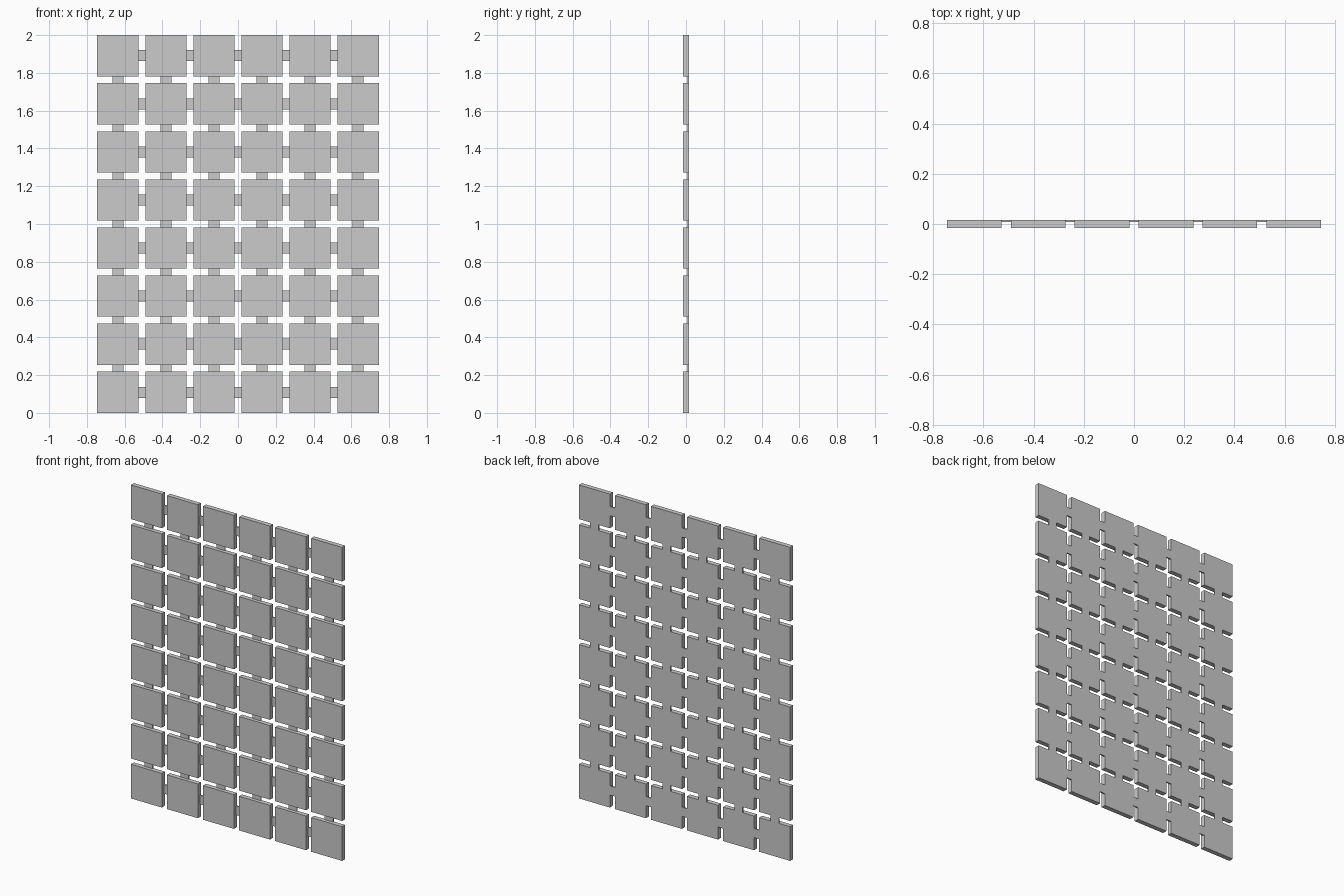
import bpy, bmesh
from mathutils import Vector

if "Cube" in bpy.data.objects:
    bpy.data.objects.remove(bpy.data.objects["Cube"])

COLS, ROWS = 6, 8
TILE = 0.218                          # tile edge length
PITCH = (2 - TILE) / (ROWS - 1)       # spacing between tile centres
GAP = PITCH - TILE
DEPTH = 0.03                          # tile thickness
LINK_W, LINK_D = 0.058, 0.008         # connecting strap width and thickness
BACK = DEPTH / 2


def centre(col, row):
    return (col - (COLS - 1) / 2) * PITCH, TILE / 2 + row * PITCH


def boxes(name, size, centres, y, open_axis=None):
    """One object made of equal boxes; open_axis drops the hidden end caps."""
    bm = bmesh.new()
    for x, z in centres:
        verts = bmesh.ops.create_cube(bm, size=1)["verts"]
        for v in verts:
            v.co = Vector((x + v.co.x * size[0], y + v.co.y * size[1], z + v.co.z * size[2]))
    if open_axis is not None:
        bm.normal_update()
        caps = [f for f in bm.faces if abs(f.normal[open_axis]) > 0.9]
        bmesh.ops.delete(bm, geom=caps, context='FACES')
    mesh = bpy.data.meshes.new(name)
    bm.to_mesh(mesh)
    bm.free()
    obj = bpy.data.objects.new(name, mesh)
    bpy.context.collection.objects.link(obj)
    return obj


# Square tiles
tiles = [centre(c, r) for r in range(ROWS) for c in range(COLS)]
boxes("square_tiles", (TILE, DEPTH, TILE), tiles, 0)

# Thin straps flush with the back, bridging the gaps between neighbours
link_y = BACK - LINK_D / 2
across = [centre(c + 0.5, r) for r in range(ROWS) for c in range(COLS - 1)]
boxes("horizontal_links", (GAP, LINK_D, LINK_W), across, link_y, open_axis=0)

upward = [centre(c, r + 0.5) for r in range(ROWS - 1) for c in range(COLS)]
boxes("vertical_links", (LINK_W, LINK_D, GAP), upward, link_y, open_axis=2)
